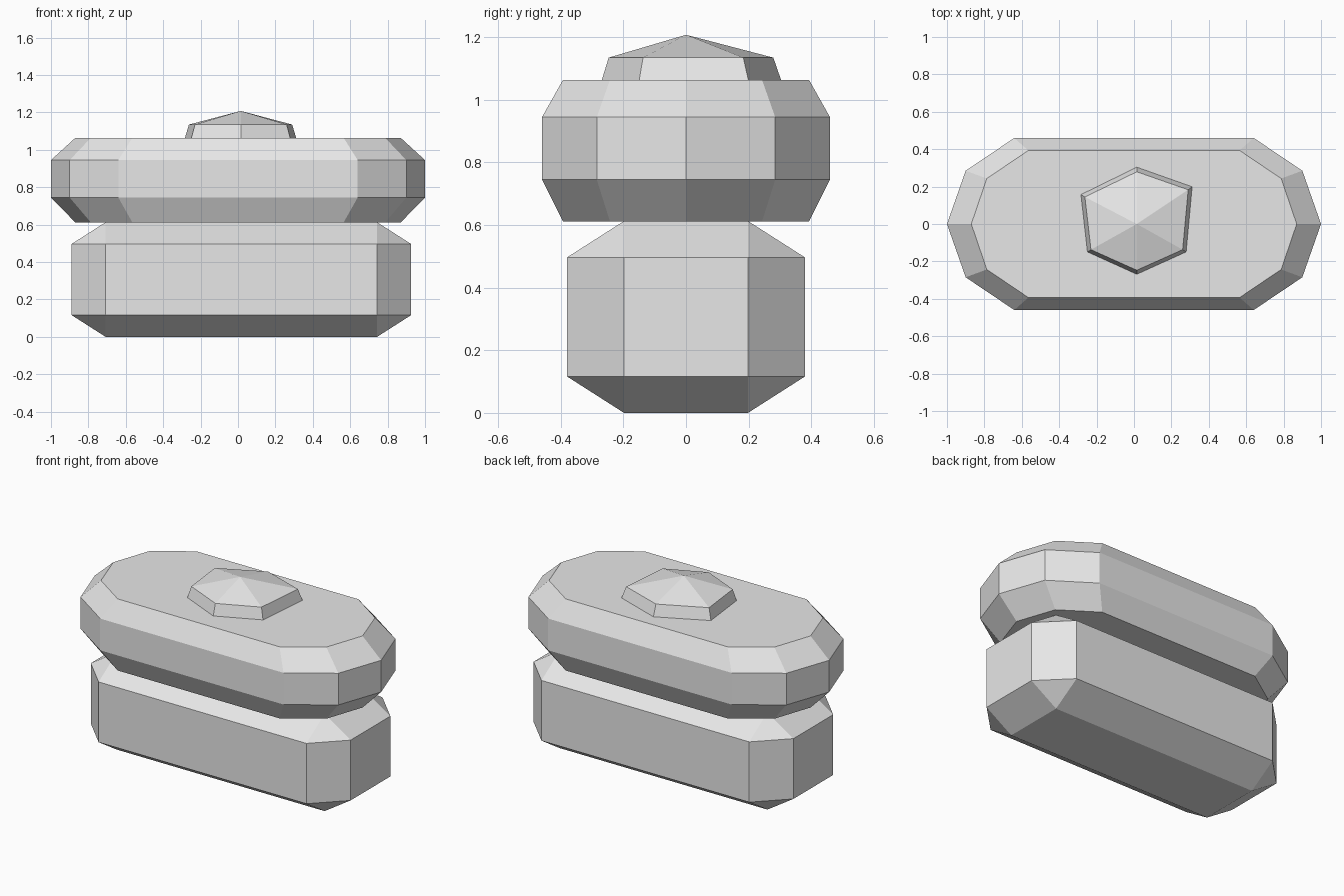
import bpy
import bmesh
from mathutils import Matrix

cube = bpy.data.objects.get("Cube")
if cube:
    bpy.data.objects.remove(cube, do_unlink=True)

grey = bpy.data.materials.new("pale_grey")
grey.use_nodes = True
grey.diffuse_color = (0.8, 0.8, 0.8, 1)
grey.node_tree.nodes["Principled BSDF"].inputs["Base Color"].default_value = grey.diffuse_color


def finish(name, bm):
    bmesh.ops.recalc_face_normals(bm, faces=bm.faces)
    mesh = bpy.data.meshes.new(name)
    bm.to_mesh(mesh)
    bm.free()
    mesh.materials.append(grey)
    obj = bpy.data.objects.new(name, mesh)
    bpy.context.collection.objects.link(obj)


def loft(name, levels, apex=None):
    """Stack equal-sized outlines given as (height, points), closing both ends."""
    bm = bmesh.new()
    rings = [[bm.verts.new((x, y, z)) for x, y in pts] for z, pts in levels]
    n = len(rings[0])
    for low, high in zip(rings, rings[1:]):
        for i in range(n):
            j = (i + 1) % n
            bm.faces.new((low[i], low[j], high[j], high[i]))
    bm.faces.new(rings[0])
    if apex:
        tip = bm.verts.new(apex)
        for i in range(n):
            bm.faces.new((rings[-1][i], rings[-1][(i + 1) % n], tip))
    else:
        bm.faces.new(rings[-1])
    finish(name, bm)


def mirrored(quarter):
    """Full outline from the points between the +x tip and the +y side."""
    half = quarter + [(-x, y) for x, y in reversed(quarter)]
    return half + [(x, -y) for x, y in reversed(half[1:-1])]


# Lower block: chamfered box, flattened after bevelling
bm = bmesh.new()
bmesh.ops.create_cube(bm, size=1, matrix=Matrix.Diagonal((1.815, 0.76, 0.96, 1)))
bmesh.ops.bevel(bm, geom=bm.edges[:], offset=0.182, offset_type='OFFSET',
                segments=1, affect='EDGES')
bmesh.ops.scale(bm, verts=bm.verts, vec=(1, 1, 0.613 / 0.96))
bmesh.ops.translate(bm, verts=bm.verts, vec=(0.018, 0, 0.3065))
finish("lower_block", bm)

# Upper slab: ten-sided, tapered above and below
wide = mirrored([(1, 0), (0.9, 0.285), (0.64, 0.46)])
narrow = mirrored([(0.87, 0), (0.787, 0.243), (0.565, 0.393)])
loft("upper_slab", [(0.612, narrow), (0.745, wide), (0.945, wide), (1.064, narrow)])

# Top knob: uneven hexagon with a pointed cap
rim = [(0.015, 0.305), (0.312, 0.2), (0.28, -0.15),
       (0.015, -0.27), (-0.25, -0.15), (-0.285, 0.158)]
cap = [(0.015 + (x - 0.015) * 0.925, y * 0.915) for x, y in rim]
loft("top_knob", [(1.06, rim), (1.135, cap)], apex=(0.015, 0, 1.208))
